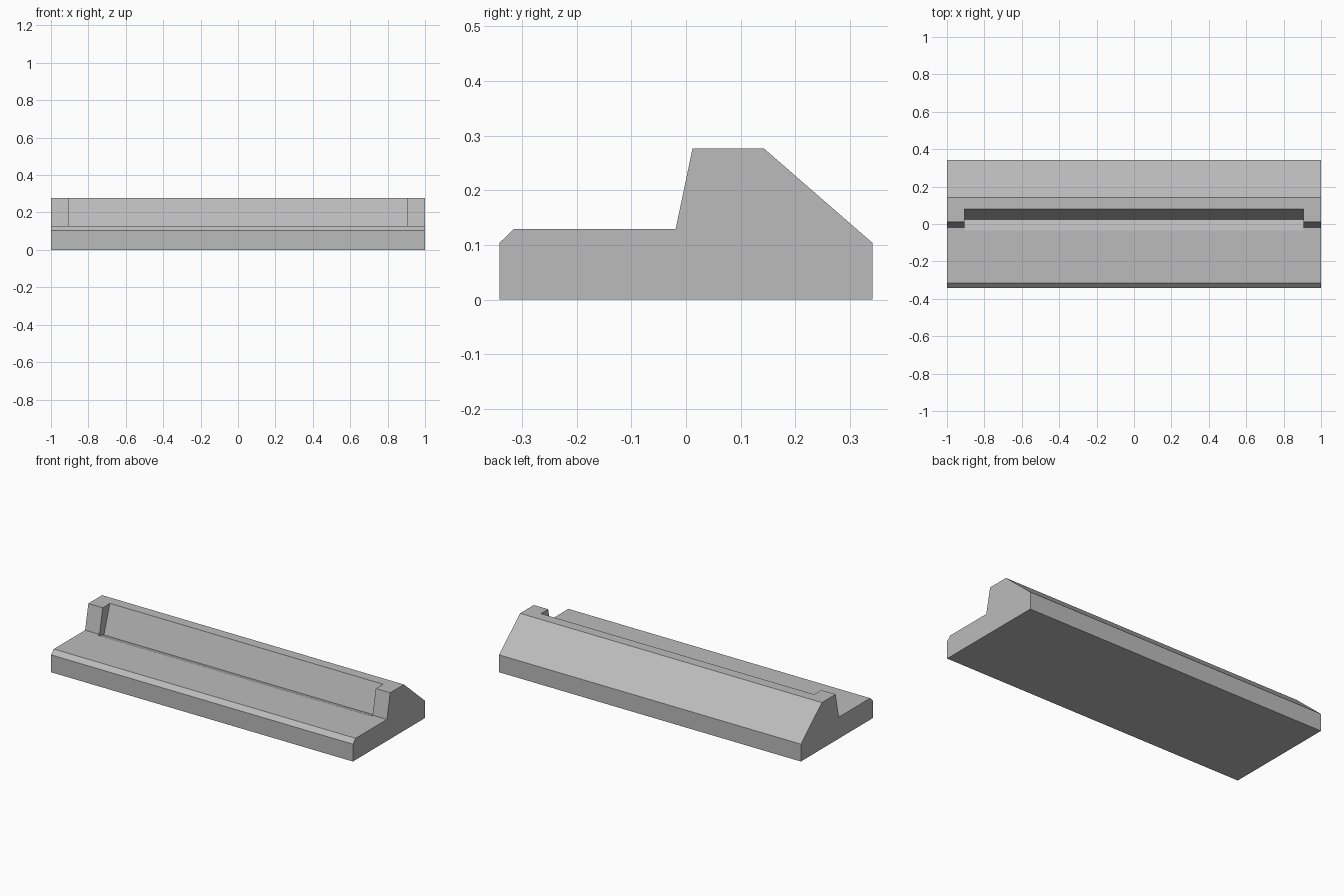
import bpy
import bmesh

cube = bpy.data.objects.get("Cube")
if cube:
    bpy.data.objects.remove(cube, do_unlink=True)

# Single plain grey
grey = bpy.data.materials.new("plain grey")
grey.use_nodes = True
colour = (0.5, 0.5, 0.5, 1)
grey.diffuse_color = colour
grey.node_tree.nodes["Principled BSDF"].inputs["Base Color"].default_value = colour


def extrude_profile(name, profile, half_width):
    """Extrude a (y, z) side profile along x, centred on x = 0."""
    bm = bmesh.new()
    face = bm.faces.new([bm.verts.new((-half_width, y, z)) for y, z in profile])
    result = bmesh.ops.extrude_face_region(bm, geom=[face])
    moved = [v for v in result["geom"] if isinstance(v, bmesh.types.BMVert)]
    bmesh.ops.translate(bm, verts=moved, vec=(2 * half_width, 0, 0))
    bmesh.ops.recalc_face_normals(bm, faces=bm.faces)
    mesh = bpy.data.meshes.new(name)
    bm.to_mesh(mesh)
    bm.free()
    mesh.materials.append(grey)
    obj = bpy.data.objects.new(name, mesh)
    bpy.context.collection.objects.link(obj)
    return obj


# Stand body: low front ledge, leaning back rest and sloped rear
body = extrude_profile("stand_body", [
    (-0.341, 0), (0.341, 0), (0.341, 0.104), (0.142, 0.277),
    (0.012, 0.277), (-0.019, 0.129), (-0.315, 0.129), (-0.341, 0.104)], 1)

# Tilted slot cut into the back rest and ledge, between the end cheeks
cutter = extrude_profile("slot_cutter", [
    (-0.036, 0.129), (0.024, 0.109), (0.08, 0.277),
    (0.1, 0.337), (-0.036, 0.337)], 0.905)
cutter.hide_render = True
cutter.hide_set(True)

slot = body.modifiers.new("slot", "BOOLEAN")
slot.operation = "DIFFERENCE"
slot.solver = "EXACT"
slot.object = cutter
